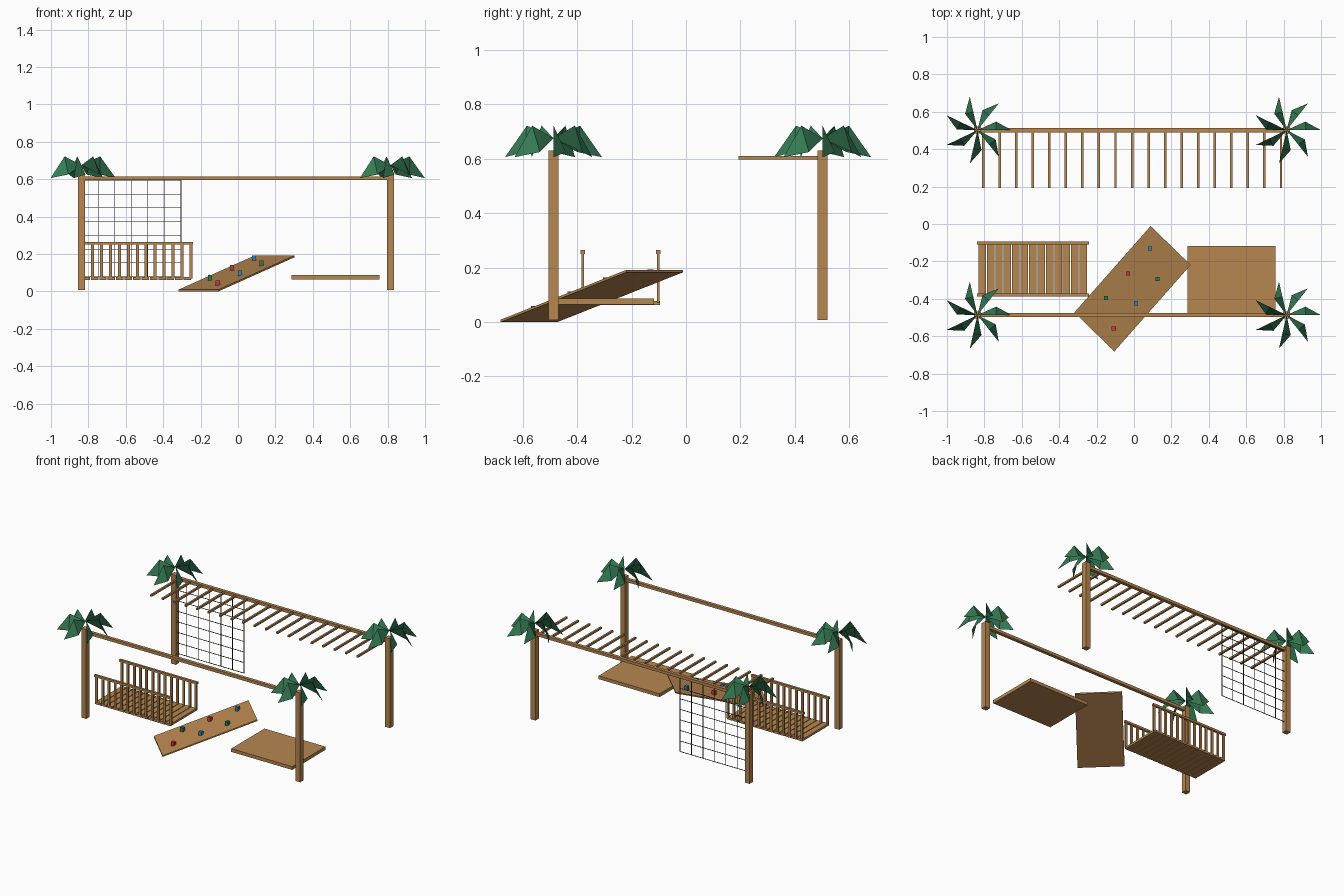
import bpy, bmesh, math
from mathutils import Vector, Matrix

if "Cube" in bpy.data.objects:
    bpy.data.objects.remove(bpy.data.objects["Cube"])


def material(name, rgb):
    m = bpy.data.materials.new(name)
    m.diffuse_color = (*rgb, 1)
    m.use_nodes = True
    m.node_tree.nodes["Principled BSDF"].inputs["Base Color"].default_value = m.diffuse_color
    return m


WOOD = material("wood", (0.47, 0.24, 0.08))
LEAF = material("leaf green", (0.036, 0.2, 0.09))
ROPE = material("dark rope", (0.05, 0.042, 0.025))
RED = material("red hold", (0.58, 0.04, 0.045))
BLUE = material("blue hold", (0.035, 0.24, 0.5))
GREEN = material("green hold", (0.03, 0.19, 0.085))


def finish(name, bm, mat, recalc=True):
    if recalc:
        bmesh.ops.recalc_face_normals(bm, faces=bm.faces)
    me = bpy.data.meshes.new(name)
    bm.to_mesh(me)
    bm.free()
    me.materials.append(mat)
    ob = bpy.data.objects.new(name, me)
    bpy.context.collection.objects.link(ob)
    return ob


def add_box(bm, lo, hi):
    lo, hi = Vector(lo), Vector(hi)
    bmesh.ops.create_cube(bm, size=1, matrix=Matrix.Translation((lo + hi) / 2)
                          @ Matrix.Diagonal((*(hi - lo), 1)))


def boxes(name, spans, mat=WOOD):
    bm = bmesh.new()
    for lo, hi in spans:
        add_box(bm, lo, hi)
    return finish(name, bm, mat)


XL, XR = -0.837, 0.816      # post columns
YF, YB = -0.487, 0.502      # post rows


# palm crown: seven one-sided blades hanging from an arched midrib
def palm(name, x, y, leaves=7):
    bm = bmesh.new()
    for k in range(leaves):
        m = Matrix.Translation((x, y, 0)) @ Matrix.Rotation(2 * math.pi * k / leaves, 4, 'Z')
        pts = [(0, 0, 0.675), (0.1, 0, 0.722), (0.183, 0, 0.606), (0.1, 0.045, 0.625)]
        c, ridge, tip, side = [bm.verts.new(m @ Vector(p)) for p in pts]
        bm.faces.new((c, ridge, side))
        bm.faces.new((ridge, tip, side))
    finish(name, bm, LEAF, recalc=False)


# posts with palm crowns, and a beam along each row
h = 0.0185
for row, y in (("front", YF), ("back", YB)):
    for side, x in (("left", XL), ("right", XR)):
        boxes(f"{row}_{side}_post", [((x - h, y - h, 0.007), (x + h, y + h, 0.63))])
        palm(f"{row}_{side}_palm_leaves", x, y)
    boxes(f"{row}_beam", [((XL, y - 0.0115, 0.595), (XR, y + 0.0115, 0.615))])

# overhead rungs
boxes("overhead_rungs", [((x - 0.0065, 0.193, 0.598), (x + 0.0065, YB, 0.611))
                         for x in (-0.807 + 0.0885 * i for i in range(19))])

# climbing net
t = 0.0016
net_x = [-0.836 + 0.0885 * i for i in range(7)]
net_z = [0.594 - 0.0735 * i for i in range(8)]
boxes("climbing_net",
      [((x - t, YB - t, net_z[-1] - t), (x + t, YB + t, 0.6)) for x in net_x]
      + [((net_x[0], YB - t, z - t), (net_x[-1] + t, YB + t, z + t)) for z in net_z], ROPE)

# slatted bridge with two railings
N = 13
pitch = 0.0451
boxes("bridge_slats", [((-0.832 + pitch * i, -0.386, 0.062),
                        (-0.832 + pitch * i + 0.040, -0.095, 0.077)) for i in range(N)])
for row, y in (("front", -0.38), ("back", -0.102)):
    spans = [((-0.84, y - 0.008, 0.25), (-0.241, y + 0.008, 0.265))]
    for i in range(N):
        x = -0.825 + 0.573 * i / (N - 1)
        spans.append(((x - 0.008, y - 0.005, 0.07), (x + 0.008, y + 0.005, 0.255)))
    boxes(f"bridge_{row}_railing", spans)

# flat platform
boxes("platform", [((0.286, -0.483, 0.064), (0.757, -0.117, 0.087))])

# sloped climbing board
low, high = Vector((-0.212, -0.577, 0)), Vector((0.196, -0.115, 0.183))
run = high - low
flat = Vector((run.x, run.y, 0))
across = Vector((-0.107, 0.104, 0))
bm = bmesh.new()
corners = [low + across, low - across, high - across, high + across]
face = bm.faces.new([bm.verts.new(c) for c in corners])
ext = bmesh.ops.extrude_face_region(bm, geom=[face], use_keep_orig=True)
top = [v for v in ext["geom"] if isinstance(v, bmesh.types.BMVert)]
bmesh.ops.translate(bm, verts=top, vec=(0, 0, 0.009))
finish("climbing_board", bm, WOOD)

# climbing holds on the board
holds = [("blue", BLUE, [(0.086, -0.130), (0.010, -0.424)]),
         ("red", RED, [(-0.032, -0.264), (-0.108, -0.558)]),
         ("green", GREEN, [(0.126, -0.295), (-0.150, -0.396)])]
for label, mat, spots in holds:
    spans = []
    for x, y in spots:
        z = 0.009 + run.z * (Vector((x, y, 0)) - low).dot(flat) / flat.length_squared
        spans.append(((x - 0.011, y - 0.011, z - 0.003), (x + 0.011, y + 0.011, z + 0.026)))
    boxes(f"{label}_holds", spans, mat)
